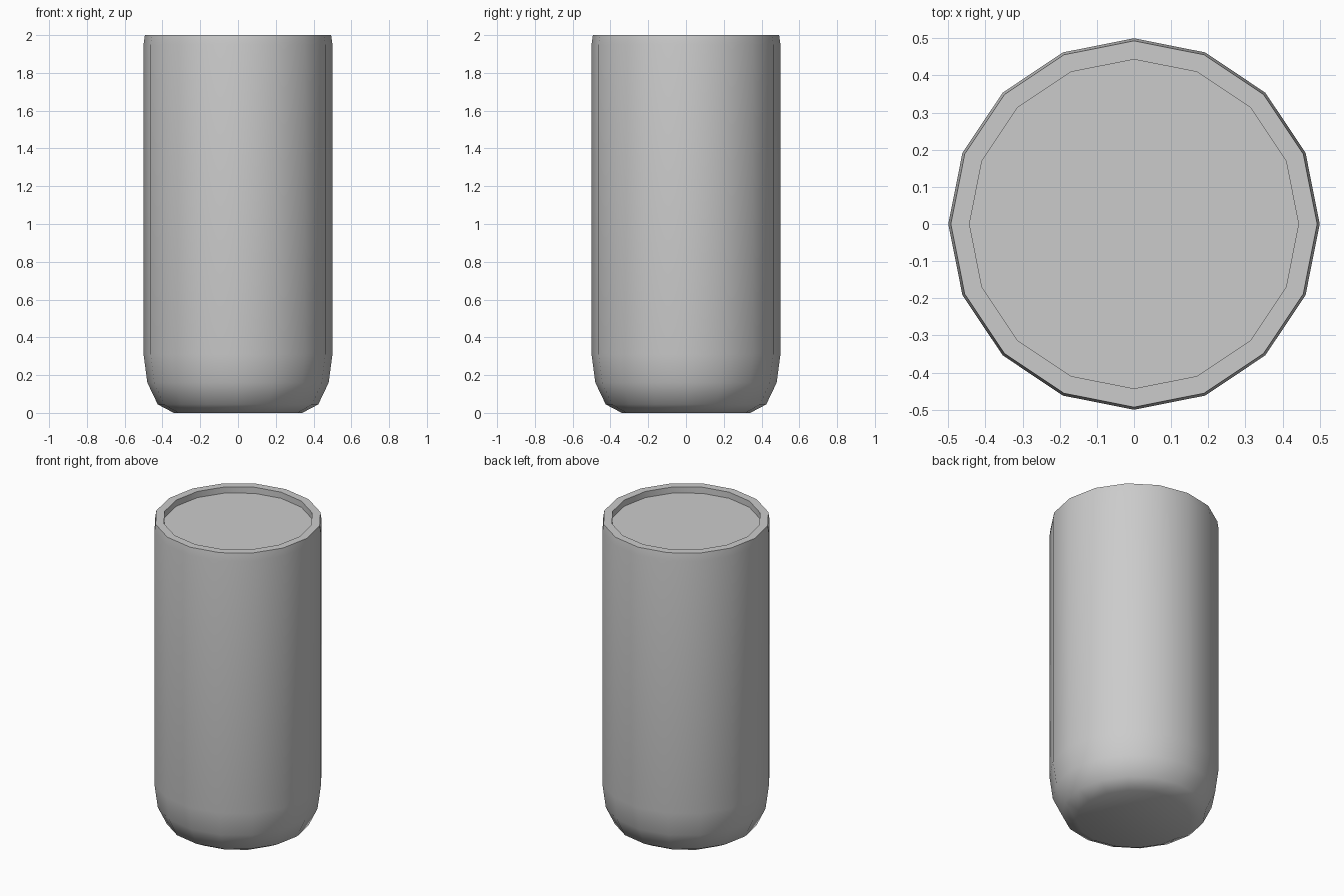
import bpy, bmesh, math

if "Cube" in bpy.data.objects:
    bpy.data.objects.remove(bpy.data.objects["Cube"])

SIDES = 16


def lathe(name, profile):
    """Spin (radius, z) rings into a closed body with flat end caps."""
    bm = bmesh.new()
    rings = []
    for r, z in profile:
        rings.append([bm.verts.new((r * math.cos(a), r * math.sin(a), z))
                      for a in (2 * math.pi * i / SIDES for i in range(SIDES))])
    for low, high in zip(rings, rings[1:]):
        for i in range(SIDES):
            j = (i + 1) % SIDES
            bm.faces.new((low[i], low[j], high[j], high[i]))
    bm.faces.new(rings[0][::-1])
    bm.faces.new(rings[-1])
    bmesh.ops.recalc_face_normals(bm, faces=bm.faces)
    mesh = bpy.data.meshes.new(name)
    bm.to_mesh(mesh)
    bm.free()
    obj = bpy.data.objects.new(name, mesh)
    bpy.context.collection.objects.link(obj)
    bpy.context.view_layer.objects.active = obj
    obj.select_set(True)
    bpy.ops.object.shade_smooth_by_angle(angle=math.radians(40))
    obj.select_set(False)
    return obj


# Canister: rounded base, straight wall, slightly tapered lip, recessed top
lathe("canister_body", [
    (0.34, 0.0), (0.425, 0.045), (0.48, 0.16), (0.50, 0.31),
    (0.50, 1.95), (0.493, 2.0),
    (0.443, 2.0), (0.443, 1.96),
])
